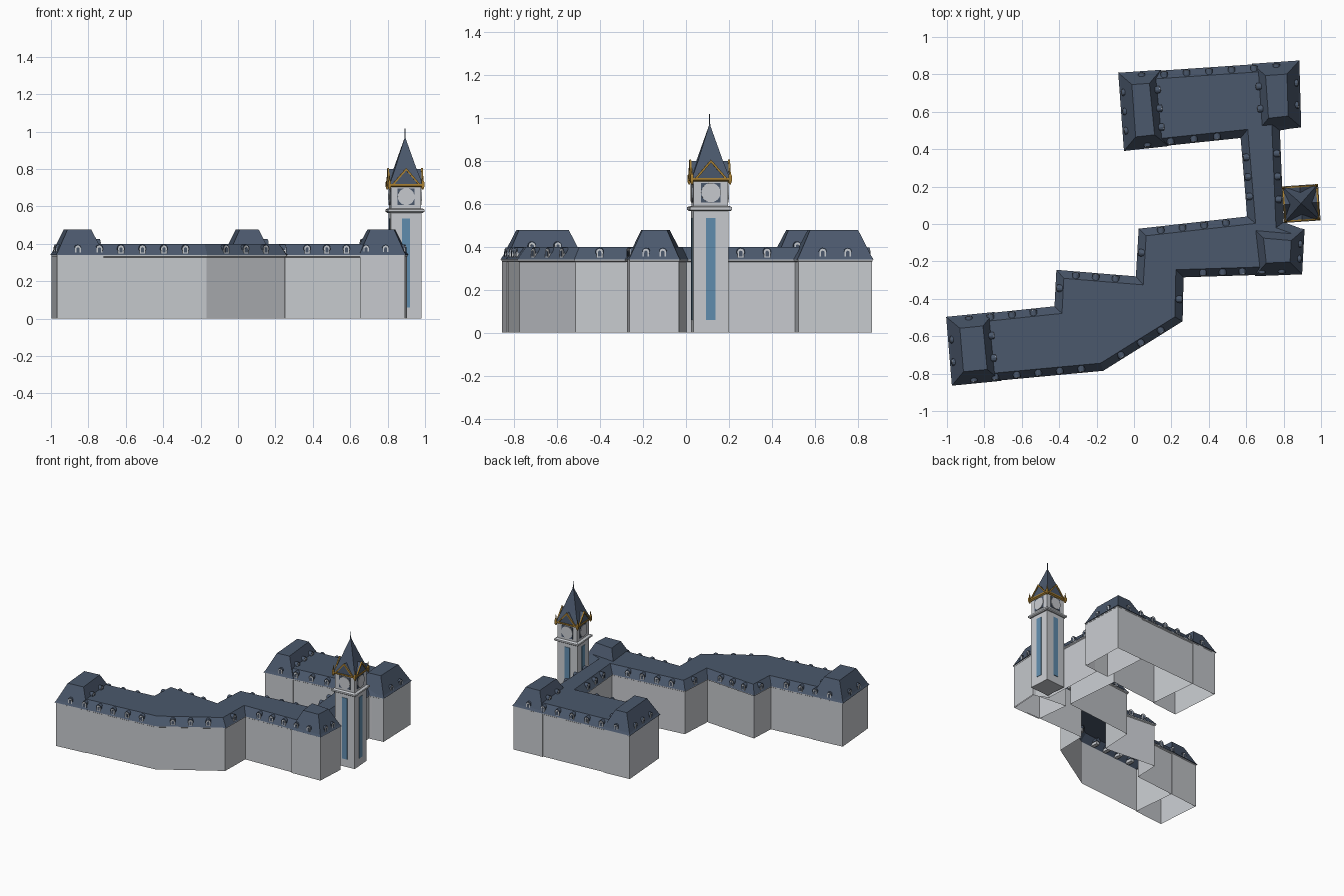
import bpy, bmesh, math
from mathutils import Vector

cube = bpy.data.objects.get("Cube")
if cube:
    bpy.data.objects.remove(cube)


def material(name, rgb):
    m = bpy.data.materials.new(name)
    m.use_nodes = True
    m.diffuse_color = (*rgb, 1)
    m.node_tree.nodes["Principled BSDF"].inputs["Base Color"].default_value = (*rgb, 1)
    return m


STONE, SLATE, GLASS, GOLD = range(4)
MATS = [material("pale stone", (0.58, 0.60, 0.63)),
        material("slate roof", (0.07, 0.098, 0.15)),
        material("blue glass", (0.12, 0.27, 0.43)),
        material("gold trim", (0.42, 0.23, 0.035))]


def finish(name, bm):
    """Turn a bmesh into mesh data carrying the shared palette."""
    me = bpy.data.meshes.new(name)
    bm.to_mesh(me)
    bm.free()
    for m in MATS:
        me.materials.append(m)
    return me


def place(name, me, loc=(0, 0, 0), turn=0.0):
    ob = bpy.data.objects.new(name, me)
    ob.location = loc
    ob.rotation_euler.z = turn
    bpy.context.scene.collection.objects.link(ob)
    return ob


def loft(bm, rings, mat, top=True, bottom=False):
    """Skin equal counter-clockwise rings from low to high."""
    loops = [[bm.verts.new(p) for p in r] for r in rings]
    faces = []
    for lo, hi in zip(loops, loops[1:]):
        n = len(lo)
        for i in range(n):
            j = (i + 1) % n
            faces.append(bm.faces.new((lo[i], lo[j], hi[j], hi[i])))
    if top:
        faces.append(bm.faces.new(loops[-1]))
    if bottom:
        faces.append(bm.faces.new(loops[0][::-1]))
    for f in faces:
        f.material_index = mat


def prism(bm, profile, y0, y1, mat):
    """Extrude an x-z profile along y."""
    loft(bm, [[(x, y, z) for x, z in profile] for y in (y1, y0)], mat, True, True)


def square(h, z):
    return [(-h, -h, z), (h, -h, z), (h, h, z), (-h, h, z)]


def inset(poly, d):
    """Offset a counter-clockwise outline inwards with mitred corners."""
    out = []
    for i, p in enumerate(poly):
        a = (p - poly[i - 1]).normalized()
        b = (poly[(i + 1) % len(poly)] - p).normalized()
        na, nb = Vector((-a.y, a.x)), Vector((-b.y, b.x))
        out.append(p + (na + nb) * (d / (1 + na.dot(nb))))
    return out


def ring(poly, d, z):
    return [(p.x, p.y, z) for p in inset(poly, d)]


EAVE, DECK, PEAK = 0.34, 0.4, 0.477

# Main block outline at the eaves, counter-clockwise, with dormers per edge
PLAN = [(-0.08, 0.805, 3), (-0.05, 0.395, 4), (0.57, 0.46, 3), (0.605, 0.04, 4),
        (0.025, -0.025, 1), (0.01, -0.28, 3), (-0.415, -0.245, 1), (-0.425, -0.44, 4),
        (-1.0, -0.5, 2), (-0.97, -0.86, 6), (-0.165, -0.785, 3), (0.26, -0.52, 1),
        (0.265, -0.285, 5), (0.895, -0.265, 2), (0.908, -0.03, 0), (0.8, 0.01, 3),
        (0.78, 0.5, 0), (0.89, 0.52, 2), (0.88, 0.87, 7)]
outline = [Vector(p[:2]) for p in PLAN]

# Corner pavilions: four eave corners, roof inset, edge that has extra dormers
PAVILIONS = {
    "southwest": ([(-1.0, -0.5), (-0.97, -0.86), (-0.715, -0.835), (-0.75, -0.475)], 2, 2),
    "northwest": ([(-0.08, 0.805), (-0.05, 0.395), (0.18, 0.42), (0.14, 0.82)], 2, 3),
    "northeast": ([(0.635, 0.853), (0.66, 0.495), (0.89, 0.52), (0.88, 0.87)], 0, 2),
    "southeast": ([(0.62, -0.005), (0.65, -0.275), (0.895, -0.265), (0.908, -0.03)], 0, 0)}

# Walls, cornice and flat-topped mansard roof of the long block
bm = bmesh.new()
loft(bm, [ring(outline, 0.01, 0), ring(outline, 0.01, EAVE)], STONE, top=False)
place("main_walls", finish("main_walls", bm))
bm = bmesh.new()
loft(bm, [ring(outline, 0.01, 0.328), ring(outline, 0.002, 0.333),
          ring(outline, 0.002, EAVE)], STONE, top=False)
place("main_cornice", finish("main_cornice", bm))
bm = bmesh.new()
loft(bm, [ring(outline, 0.01, EAVE), ring(outline, 0, EAVE), ring(outline, 0.006, 0.349),
          ring(outline, 0.042, DECK)], SLATE)
place("main_roof", finish("main_roof", bm))

# One arched dormer, front at y = 0, shared by every placement
bm = bmesh.new()


def arch(w, spring, base=0.0):
    curve = [(w * math.cos(t * math.pi / 6), spring + w * math.sin(t * math.pi / 6))
             for t in range(7)]
    return [(w, base)] + curve + [(-w, base)]


prism(bm, arch(0.019, 0.031, 0.022), 0, 0.055, SLATE)
prism(bm, arch(0.015, 0.03), -0.003, 0.05, STONE)
prism(bm, arch(0.008, 0.028, 0.008), -0.005, 0.0, SLATE)
dormer_mesh = finish("dormer", bm)


def dormer_row(name, a, b, count, z, back):
    d = (b - a).normalized()
    n = Vector((-d.y, d.x))
    for i in range(count):
        p = a.lerp(b, (i + 1) / (count + 1)) + n * back
        place(f"{name}_{i + 1}", dormer_mesh, (p.x, p.y, z), math.atan2(d.y, d.x))


for i, (x, y, count) in enumerate(PLAN):
    dormer_row(f"dormer_row_{i + 1}", outline[i], outline[(i + 1) % len(PLAN)],
               count, EAVE + 0.006, 0.009)

# Pavilions: slightly proud walls and a taller roof
for name, (corners, edge, count) in PAVILIONS.items():
    poly = [Vector(c) for c in corners]
    bm = bmesh.new()
    loft(bm, [ring(poly, 0.003, 0), ring(poly, 0.003, EAVE)], STONE, top=False)
    place(name + "_pavilion_walls", finish(name + "_pavilion_walls", bm))
    bm = bmesh.new()
    loft(bm, [ring(poly, 0.003, EAVE), ring(poly, -0.004, EAVE), ring(poly, 0.006, 0.355),
              ring(poly, 0.064, PEAK)], SLATE)
    place(name + "_pavilion_roof", finish(name + "_pavilion_roof", bm))
    dormer_row(name + "_inner_dormer", poly[edge], poly[(edge + 1) % 4], count, 0.375, 0.012)

# Clock tower, turned with the building grid
CENTRE, TURN = (0.893, 0.11, 0), math.radians(4)


def tower_part(name, rings, mat):
    bm = bmesh.new()
    loft(bm, [square(h, z) for h, z in rings], mat, True, True)
    place("tower_" + name, finish(name, bm), CENTRE, TURN)


tower_part("shaft", [(0.082, 0), (0.082, 0.575)], STONE)
tower_part("cornice", [(0.09, 0.566), (0.098, 0.572), (0.098, 0.584), (0.086, 0.59)], STONE)
tower_part("belfry", [(0.08, 0.585), (0.08, 0.712)], STONE)
tower_part("gold_band", [(0.084, 0.704), (0.094, 0.71), (0.094, 0.72)], GOLD)
tower_part("spire", [(0.09, 0.715), (0.058, 0.8), (0.002, 0.967)], SLATE)
tower_part("needle", [(0.003, 0.95), (0.002, 1.017)], SLATE)


def plate(x0, x1, z0, z1):
    return [(x1, z0), (x1, z1), (x0, z1), (x0, z0)]


# One face of the tower: window strip, clock, gable with gold rakes
bm = bmesh.new()
prism(bm, plate(-0.022, 0.022, 0.06, 0.535), -0.085, -0.08, GLASS)
prism(bm, plate(-0.045, 0.045, 0.607, 0.697), -0.083, -0.078, SLATE)
disc = [(0.045 * math.cos(t * math.pi / 12), 0.652 + 0.045 * math.sin(t * math.pi / 12))
        for t in range(24)]
prism(bm, disc, -0.087, -0.08, STONE)
prism(bm, [(0.07, 0.718), (0, 0.8), (-0.07, 0.718)], -0.088, 0, SLATE)
for s in (1, -1):
    rake = [(0.076 * s, 0.718), (0, 0.806), (0, 0.792), (0.064 * s, 0.718)]
    prism(bm, rake[::s], -0.095, -0.086, GOLD)
bmesh.ops.recalc_face_normals(bm, faces=bm.faces)
face_mesh = finish("tower_face", bm)

# Gold corner finial
bm = bmesh.new()
loft(bm, [square(h, z) for h, z in
          [(0.003, 0.69), (0.008, 0.705), (0.008, 0.73), (0.004, 0.738), (0.001, 0.77)]],
     GOLD, True, True)
finial_mesh = finish("tower_finial", bm)

for k, side in enumerate(("front", "left", "back", "right")):
    a = TURN + k * math.pi / 2
    place(f"tower_face_{side}", face_mesh, CENTRE, a)
    r, c = 0.089 * math.sqrt(2), a + math.pi / 4
    place(f"tower_finial_{k + 1}", finial_mesh,
          (CENTRE[0] + r * math.cos(c), CENTRE[1] + r * math.sin(c), 0), a)
